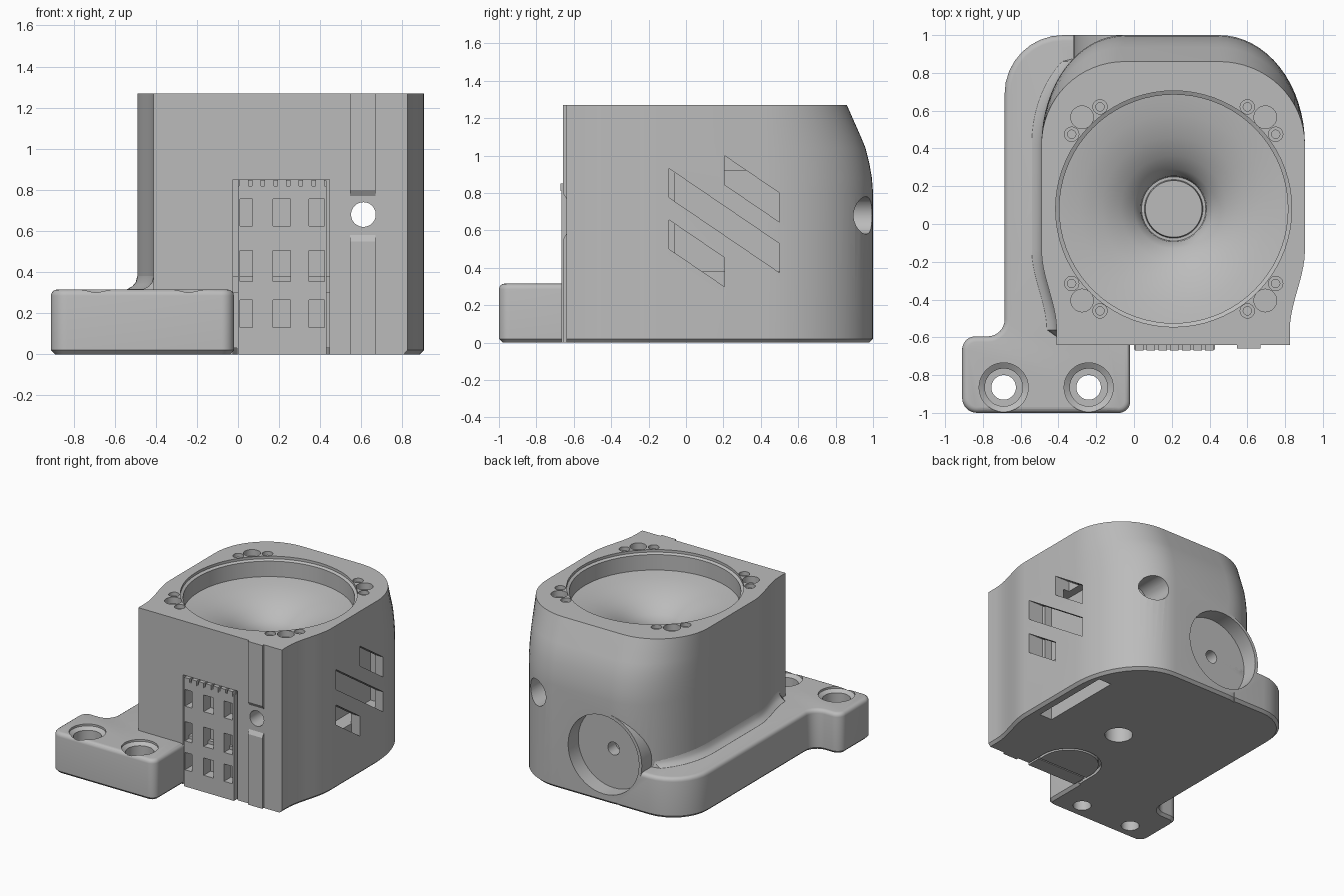
import bpy, bmesh
from math import sin, cos, pi, radians

cube = bpy.data.objects.get("Cube")
if cube:
    bpy.data.objects.remove(cube, do_unlink=True)

GREY = (0.5, 0.5, 0.5, 1)
mat = bpy.data.materials.new("light grey plastic")
mat.use_nodes = True
mat.diffuse_color = GREY
mat.node_tree.nodes["Principled BSDF"].inputs["Base Color"].default_value = GREY

CX, CY, TOP = 0.21, 0.08, 1.27      # speaker axis and housing height
parts = []


def loft(name, rings, keep=True):
    """Closed solid skinned through equal-length rings of points."""
    bm = bmesh.new()
    rows = [[bm.verts.new(p) for p in ring] for ring in rings]
    n = len(rows[0])
    for a, b in zip(rows, rows[1:]):
        for i in range(n):
            j = (i + 1) % n
            bm.faces.new((a[i], a[j], b[j], b[i]))
    bm.faces.new(rows[0][::-1])
    bm.faces.new(rows[-1])
    bmesh.ops.recalc_face_normals(bm, faces=bm.faces)
    me = bpy.data.meshes.new(name)
    bm.to_mesh(me)
    bm.free()
    me.materials.append(mat)
    ob = bpy.data.objects.new(name, me)
    bpy.context.collection.objects.link(ob)
    ob.hide_render = not keep
    if keep:
        parts.append(ob)
    return ob


def place(axis, u, v, w):
    return {"x": (w, u, v), "y": (u, w, v), "z": (u, v, w)}[axis]


def prism(name, pts, axis, lo, hi, keep=True):
    return loft(name, [[place(axis, u, v, w) for u, v in pts] for w in (lo, hi)], keep)


def box(name, x0, x1, y0, y1, z0, z1, keep=True):
    return prism(name, [(x0, y0), (x1, y0), (x1, y1), (x0, y1)], "z", z0, z1, keep)


def lathe(name, axis, u, v, profile, keep=False, n=48):
    """Solid of revolution; profile lists (radius, position along axis)."""
    turn = [2 * pi * i / n for i in range(n)]
    return loft(name, [[place(axis, u + r * cos(t), v + r * sin(t), w) for t in turn]
                       for r, w in profile], keep)


def cut(cutter, *targets):
    for ob in targets:
        mod = ob.modifiers.new("cut", "BOOLEAN")
        mod.operation, mod.solver, mod.object = "DIFFERENCE", "EXACT", cutter
        bpy.context.view_layer.objects.active = ob
        bpy.ops.object.modifier_apply(modifier=mod.name)
    bpy.data.objects.remove(cutter, do_unlink=True)


def rounded(corners, steps=8):
    """Right-angled outline with a radius at every corner."""
    out = []
    for i, (x, y, r) in enumerate(corners):
        def toward(q):
            dx, dy = q[0] - x, q[1] - y
            d = abs(dx) + abs(dy)
            return dx / d, dy / d
        a, b = toward(corners[i - 1]), toward(corners[(i + 1) % len(corners)])
        if r == 0:
            out.append((x, y))
            continue
        for k in range(steps + 1):
            t = pi / 2 * k / steps
            fa, fb = r * (1 - sin(t)), r * (1 - cos(t))
            out.append((x + a[0] * fa + b[0] * fb, y + a[1] * fa + b[1] * fb))
    return out


# Housing outline: waisted front, broad rounded back
YC = 0.42


def flare(y):
    t = min(max((y + 0.56) / 0.42, 0), 1)
    return 0.08 * t * t * (3 - 2 * t)


side_y = [-0.64] + [-0.56 + 0.042 * k for k in range(11)]
outline = [(0.825 + flare(y), y) for y in side_y]
arc = [pi / 2 * k / 16 for k in range(17)]
outline += [(0.45 + 0.455 * cos(t), YC + 0.58 * sin(t)) for t in arc]
outline += [(-0.05 - 0.44 * sin(t), YC + 0.58 * cos(t)) for t in arc]
outline += [(-0.41 - flare(y), y) for y in reversed(side_y)]


def layer(z, back, inset=0.0):
    s = (back - YC) / 0.58
    k = 1 - inset
    return [(CX + (x - CX) * k, min(y, YC) + max(y - YC, 0) * s, z) for x, y in outline]


housing = loft("housing", [
    layer(0, 0.98, 0.03), layer(0.02, 1.0), layer(0.8, 1.0), layer(0.88, 0.994),
    layer(0.96, 0.98), layer(1.04, 0.96), layer(1.1, 0.935), layer(TOP, 0.86)])

# Mounting base: long arm with a wide foot
base = prism("mounting_base", rounded([
    (-0.02, -1, 0.06), (-0.91, -1, 0.08), (-0.91, -0.595, 0.07), (-0.685, -0.595, 0.09),
    (-0.685, 1, 0.31), (-0.1, 1, 0), (-0.1, -0.6, 0), (-0.02, -0.6, 0)]), "z", 0, 0.315)
bm = bmesh.new()
bm.from_mesh(base.data)
for z, size, seg in ((0.315, 0.03, 4), (0, 0.02, 1)):
    rim = [e for e in bm.edges if all(abs(v.co.z - z) < 1e-4 for v in e.verts)]
    bmesh.ops.bevel(bm, geom=rim, offset=size, segments=seg, profile=0.5, affect="EDGES")
bm.to_mesh(base.data)
bm.free()

# Fillet where the housing rises from the arm
fillet = loft("arm_fillet", [
    [(x - d if x < -0.3 and y > -0.6 else CX + (x - CX) * 0.9, y if x < 0 else y * 0.9, z)
     for x, y, _ in layer(z, 0.99)]
    for z, d in ((0.3, 0.06), (0.317, 0.05), (0.33, 0.025), (0.35, 0.008), (0.38, 0.0))])

# Round port on the back
PX, PZ = 0.01, 0.37
boss = lathe("port_collar", "y", PX, PZ, [(0.33, 0.6), (0.33, 1.0)], True)
cut(lathe("port_pocket", "y", PX, PZ, [(0.305, 0.875), (0.305, 1.1)]),
    housing, base, boss, fillet)
cut(lathe("port_hole", "y", PX, PZ, [(0.05, 0.78), (0.05, 0.9)], n=24),
    housing, base, boss, fillet)

# Speaker cone
cut(lathe("cone", "z", CX, CY, [
    (0.15, 0.9), (0.155, 0.87), (0.17, 0.87), (0.175, 0.91), (0.21, 0.96), (0.28, 1.02),
    (0.38, 1.07), (0.5, 1.105), (0.605, 1.12), (0.605, 1.24), (0.625, 1.25),
    (0.625, 1.4)], n=72), housing)

# Screw and pin holes around the cone
for sx in (-1, 1):
    for sy in (-1, 1):
        cut(lathe("pin", "z", CX + sx * 0.485, CY + sy * 0.485,
                  [(0.06, 1.22), (0.06, 1.4)], n=32), housing)
        for dx, dy in ((0.54, 0.395), (0.39, 0.54)):
            cut(lathe("screw", "z", CX + sx * dx, CY + sy * dy,
                      [(0.022, 1.12), (0.022, 1.24), (0.038, 1.24), (0.038, 1.4)], n=24), housing)

# Lengthwise hole with a wide counterbore at the back
cut(lathe("cable_hole", "y", 0.61, 0.68,
          [(0.06, -0.8), (0.06, 0.75), (0.1, 0.75), (0.1, 1.2)]), housing)

# Slanted side vents and the slot below them
cut(box("slot", 0.72, 0.83, -0.06, 0.6, -0.1, 0.92, False), housing)
for y0, y1, z in ((0.205, 0.5, 1.0), (-0.09, 0.5, 0.93), (-0.09, 0.205, 0.655)):
    drop = 0.68 * (y1 - y0)
    cut(prism("vent", [(y0, z), (y0, z - 0.155), (y1, z - drop - 0.155), (y1, z - drop)],
              "x", 0.78, 1.0, False), housing)

# Underside: centre hole and arched groove
cut(lathe("centre_hole", "z", CX, CY, [(0.1, -0.1), (0.1, 0.3)]), housing)
half = [pi * k / 24 for k in range(25)]


def arch(r):
    return [(CX + r * cos(t), -0.48 + r * sin(t)) for t in half]


cut(prism("groove", [(CX + 0.235, -0.7)] + arch(0.235) + [(CX - 0.235, -0.7), (CX - 0.215, -0.7)]
          + arch(0.215)[::-1] + [(CX + 0.215, -0.7)], "z", -0.1, 0.03, False), housing)

# Front grille in its recess
cut(box("grille_recess", -0.025, 0.445, -0.8, -0.54, -0.1, 0.85, False), housing)
grille = box("front_grille", 0.0, 0.43, -0.665, -0.55, 0, 0.82)
for x0, x1 in ((0.01, 0.07), (0.17, 0.255), (0.345, 0.42)):
    for z0, z1 in ((0.13, 0.265), (0.355, 0.505), (0.625, 0.755)):
        cut(box("window", x0, x1, -0.8, -0.58, z0, z1, False), grille)
for k in range(7):
    x = 0.005 + k * 0.062
    box("grille_tooth", x, x + 0.045, -0.67, -0.53, 0.81, 0.85)
box("grille_cap", 0, 0.43, -0.63, -0.53, 0.8, 0.845)

# Raised rail on the front, split around the hole
prism("rail_lower", [(-0.63, 0), (-0.658, 0), (-0.658, 0.55), (-0.64, 0.58), (-0.63, 0.58)],
      "x", 0.545, 0.67)
prism("rail_upper", [(-0.63, 0.77), (-0.64, 0.77), (-0.658, 0.8), (-0.658, TOP), (-0.63, TOP)],
      "x", 0.545, 0.67)

# Countersunk mounting holes in the foot
for x in (-0.69, -0.24):
    cut(lathe("mount_hole", "z", x, -0.865, [
        (0.065, -0.1), (0.065, 0.2), (0.1, 0.2), (0.1, 0.28), (0.13, 0.3), (0.13, 0.5)]), base)

# Smooth curved walls, keep crisp edges
bpy.ops.object.select_all(action="DESELECT")
for ob in parts:
    ob.select_set(True)
bpy.context.view_layer.objects.active = housing
bpy.ops.object.shade_smooth_by_angle(angle=radians(30))
